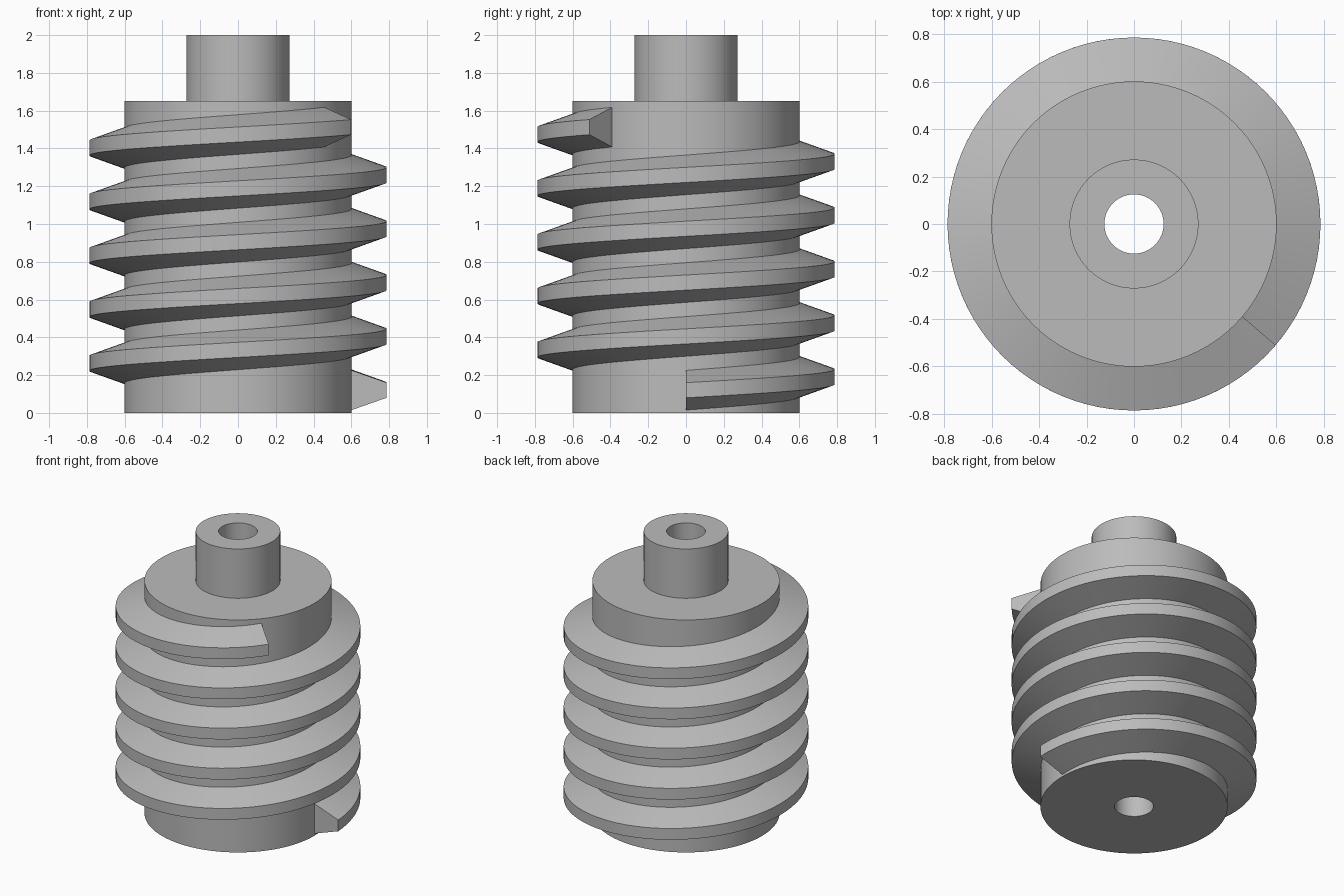
import bpy, bmesh, math

cube = bpy.data.objects.get("Cube")
if cube:
    bpy.data.objects.remove(cube)

steel = bpy.data.materials.new("plain_grey")
steel.use_nodes = True
GREY = (0.5, 0.5, 0.5, 1)
steel.diffuse_color = GREY
steel.node_tree.nodes["Principled BSDF"].inputs["Base Color"].default_value = GREY

SEGMENTS = 96
CORE_R, THREAD_R, SHAFT_R, BORE_R = 0.602, 0.787, 0.272, 0.125
CORE_TOP, SHAFT_TOP = 1.65, 2.0
PITCH, START_Z, END_DEG = 0.285, 0.12, 4 * 360 + 319.5
ROOT_HALF, CREST_HALF = 0.105, 0.04


def sweep(name, profile, degrees, start_z=0.0, pitch=0.0):
    """Turn a closed (radius, height) profile round z, optionally climbing."""
    bm = bmesh.new()
    closed = pitch == 0
    steps = round(SEGMENTS * degrees / 360)
    rings = []
    for i in range(steps if closed else steps + 1):
        a = math.radians(degrees) * i / steps
        rise = start_z + pitch * a / math.tau
        rings.append([bm.verts.new((r * math.cos(a), r * math.sin(a), z + rise))
                      for r, z in profile])
    n = len(profile)
    for i in range(steps):
        p, q = rings[i], rings[(i + 1) % len(rings)]
        for j in range(n):
            k = (j + 1) % n
            bm.faces.new((p[j], q[j], q[k], p[k]))
    if not closed:
        bm.faces.new(rings[0])
        bm.faces.new(rings[-1][::-1])
    bmesh.ops.recalc_face_normals(bm, faces=bm.faces)
    mesh = bpy.data.meshes.new(name)
    bm.to_mesh(mesh)
    bm.free()
    mesh.materials.append(steel)
    obj = bpy.data.objects.new(name, mesh)
    bpy.context.collection.objects.link(obj)
    bpy.ops.object.select_all(action="DESELECT")
    obj.select_set(True)
    bpy.context.view_layer.objects.active = obj
    bpy.ops.object.shade_smooth_by_angle(angle=math.radians(15))
    return obj


# Stepped core with its shaft and through bore
sweep("bored_core_and_shaft",
      [(BORE_R, 0), (CORE_R, 0), (CORE_R, CORE_TOP), (SHAFT_R, CORE_TOP),
       (SHAFT_R, SHAFT_TOP), (BORE_R, SHAFT_TOP)], 360)

# Helical tooth, its root sunk slightly into the core along the flank slope
SINK = 0.02
root = ROOT_HALF + SINK * (ROOT_HALF - CREST_HALF) / (THREAD_R - CORE_R)
sweep("worm_thread",
      [(CORE_R - SINK, -root), (THREAD_R, -CREST_HALF),
       (THREAD_R, CREST_HALF), (CORE_R - SINK, root)],
      END_DEG, START_Z, PITCH)
